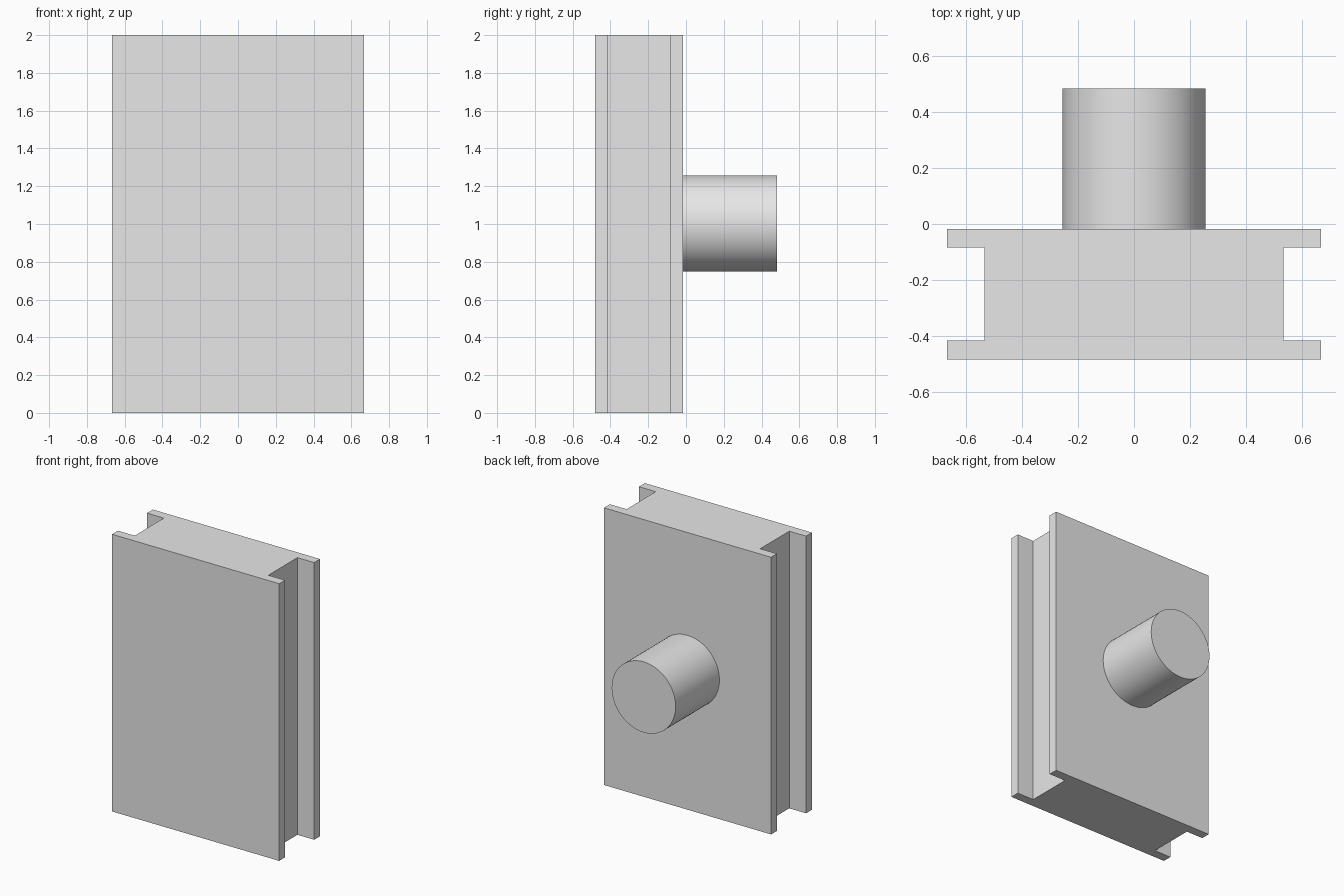
import bpy
import bmesh
import math

cube = bpy.data.objects.get("Cube")
if cube:
    bpy.data.objects.remove(cube, do_unlink=True)

grey = bpy.data.materials.new("plain_grey")
grey.use_nodes = True
colour = (0.8, 0.8, 0.8, 1.0)
grey.diffuse_color = colour
grey.node_tree.nodes["Principled BSDF"].inputs["Base Color"].default_value = colour

HEIGHT = 2.0
FRONT, BACK = -0.483, -0.017      # depth of the grooved block
FLANGE = 0.067                    # flange thickness
WIDE, NARROW = 0.667, 0.533       # half widths of flanges and core

# Grooved block: I-shaped profile extruded upwards
right_side = [(WIDE, FRONT), (WIDE, FRONT + FLANGE), (NARROW, FRONT + FLANGE),
              (NARROW, BACK - FLANGE), (WIDE, BACK - FLANGE), (WIDE, BACK)]
profile = right_side + [(-x, y) for x, y in reversed(right_side)]

bm = bmesh.new()
base = bm.faces.new([bm.verts.new((x, y, 0)) for x, y in profile])
extruded = bmesh.ops.extrude_face_region(bm, geom=[base], use_keep_orig=True)
top_verts = [v for v in extruded["geom"] if isinstance(v, bmesh.types.BMVert)]
bmesh.ops.translate(bm, verts=top_verts, vec=(0, 0, HEIGHT))
bmesh.ops.recalc_face_normals(bm, faces=bm.faces)
mesh = bpy.data.meshes.new("grooved_block")
bm.to_mesh(mesh)
bm.free()
mesh.materials.append(grey)
block = bpy.data.objects.new("grooved_block", mesh)
bpy.context.collection.objects.link(block)

# Round peg standing out from the middle of the back
PEG_END = 0.483
bpy.ops.mesh.primitive_cylinder_add(
    vertices=64, radius=0.255, depth=PEG_END - BACK,
    location=(0, (PEG_END + BACK) / 2, 1.003), rotation=(math.pi / 2, 0, 0))
peg = bpy.context.object
peg.name = "back_peg"
peg.data.materials.append(grey)
bpy.ops.object.shade_smooth_by_angle(angle=math.radians(30))
